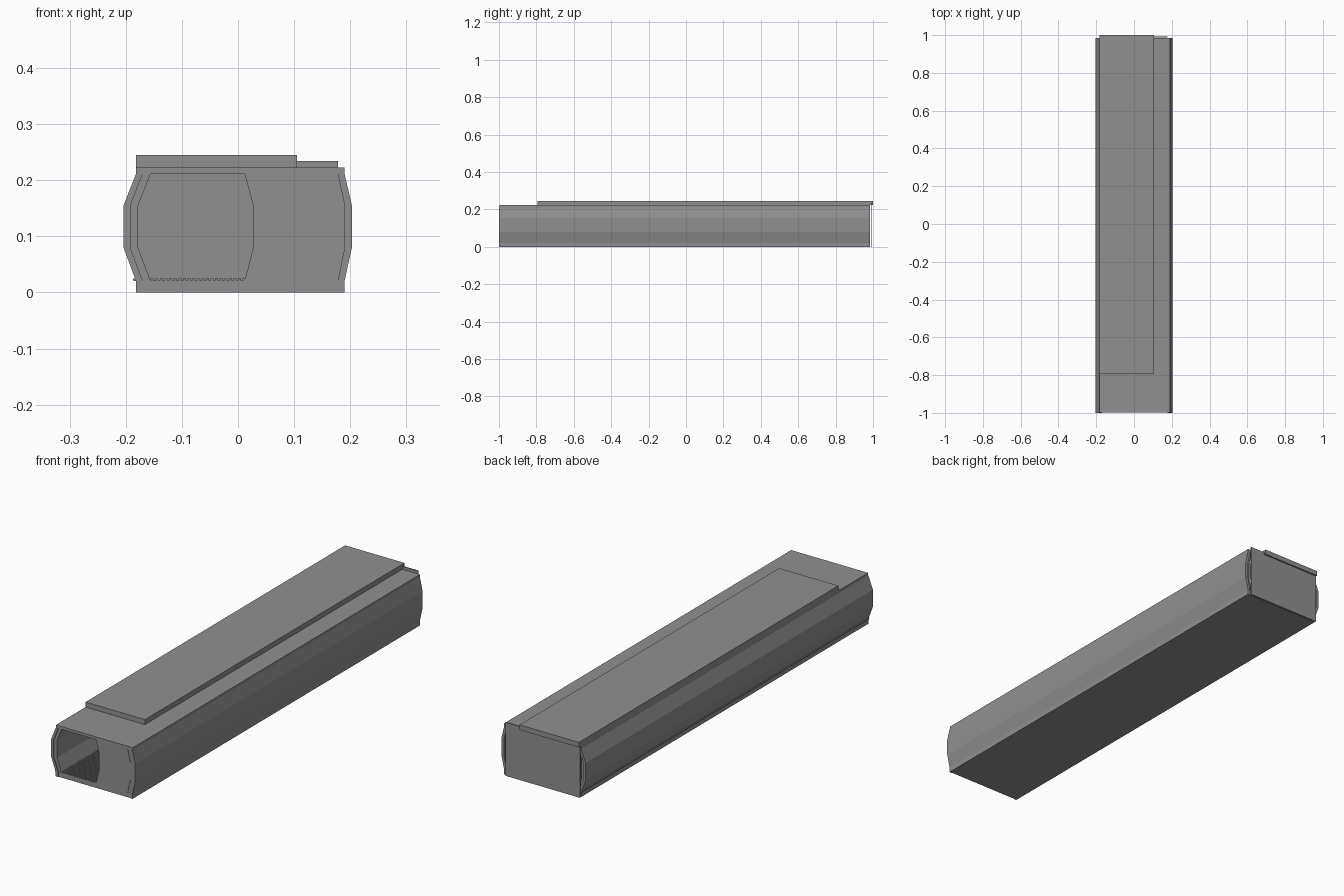
import bpy, bmesh, math

if "Cube" in bpy.data.objects:
    bpy.data.objects.remove(bpy.data.objects["Cube"])

grey = bpy.data.materials.new("dark_grey")
grey.diffuse_color = (0.28, 0.28, 0.28, 1)
grey.use_nodes = True
grey.node_tree.nodes["Principled BSDF"].inputs["Base Color"].default_value = grey.diffuse_color


def prism(name, pts, y0, y1):
    """Extrude an x-z cross-section from y0 to y1."""
    bm = bmesh.new()
    face = bm.faces.new([bm.verts.new((x, y0, z)) for x, z in pts])
    ext = bmesh.ops.extrude_face_region(bm, geom=[face])
    for v in ext["geom"]:
        if isinstance(v, bmesh.types.BMVert):
            v.co.y = y1
    bmesh.ops.recalc_face_normals(bm, faces=bm.faces)
    me = bpy.data.meshes.new(name)
    bm.to_mesh(me)
    bm.free()
    me.materials.append(grey)
    ob = bpy.data.objects.new(name, me)
    bpy.context.collection.objects.link(ob)
    return ob


def rect(x0, x1, z0, z1):
    return [(x0, z0), (x1, z0), (x1, z1), (x0, z1)]


def bulge(base, mid):
    """Faceted side line, straight at the ends and bowed in the middle."""
    return [(base, 0.021), (mid, 0.08), (mid, 0.155), (base, 0.211)]


FRONT, BACK = -0.998, 0.985

# Floor and roof
prism("floor", rect(-0.17, 0.178, 0, 0.021), FRONT, BACK)
prism("roof", rect(-0.182, 0.19, 0.211, 0.223), FRONT, BACK)

# Bowed side panels, each an outer skin with a foot over a recessed liner
for side, outer, middle, inner in (
        ("left", (-0.182, -0.204), (-0.17, -0.192), (-0.156, -0.178)),
        ("right", (0.19, 0.203), (0.178, 0.19), (0.165, 0.178))):
    skin = ([(outer[0], 0)] + bulge(*outer)
            + bulge(*middle)[::-1] + [(middle[0], 0)])
    prism(side + "_skin", skin, -1.0, BACK)
    prism(side + "_liner", bulge(*middle) + bulge(*inner)[::-1], -0.996, 0.975)

# Solid core beside the open channel
prism("core", bulge(0.165, 0.178) + bulge(0.012, 0.027)[::-1], FRONT, BACK)

# Flat end plate, standing slightly above the roof
prism("back_plate", rect(-0.182, 0.178, 0, 0.234), BACK + 0.003, 0.993)

# Raised cover on top
prism("top_cover", rect(-0.182, 0.105, 0.223, 0.245), -0.793, 1.0)

# Fine rods along the channel floor, plus one along the outer left edge
rod_xs = [-0.153 + 0.0082 * i for i in range(21)] + [-0.184]
for x in rod_xs:
    circle = [(x + 0.003 * math.cos(a * math.pi / 4),
               0.023 + 0.003 * math.sin(a * math.pi / 4)) for a in range(8)]
    prism("floor_rod", circle, -0.999, BACK)
